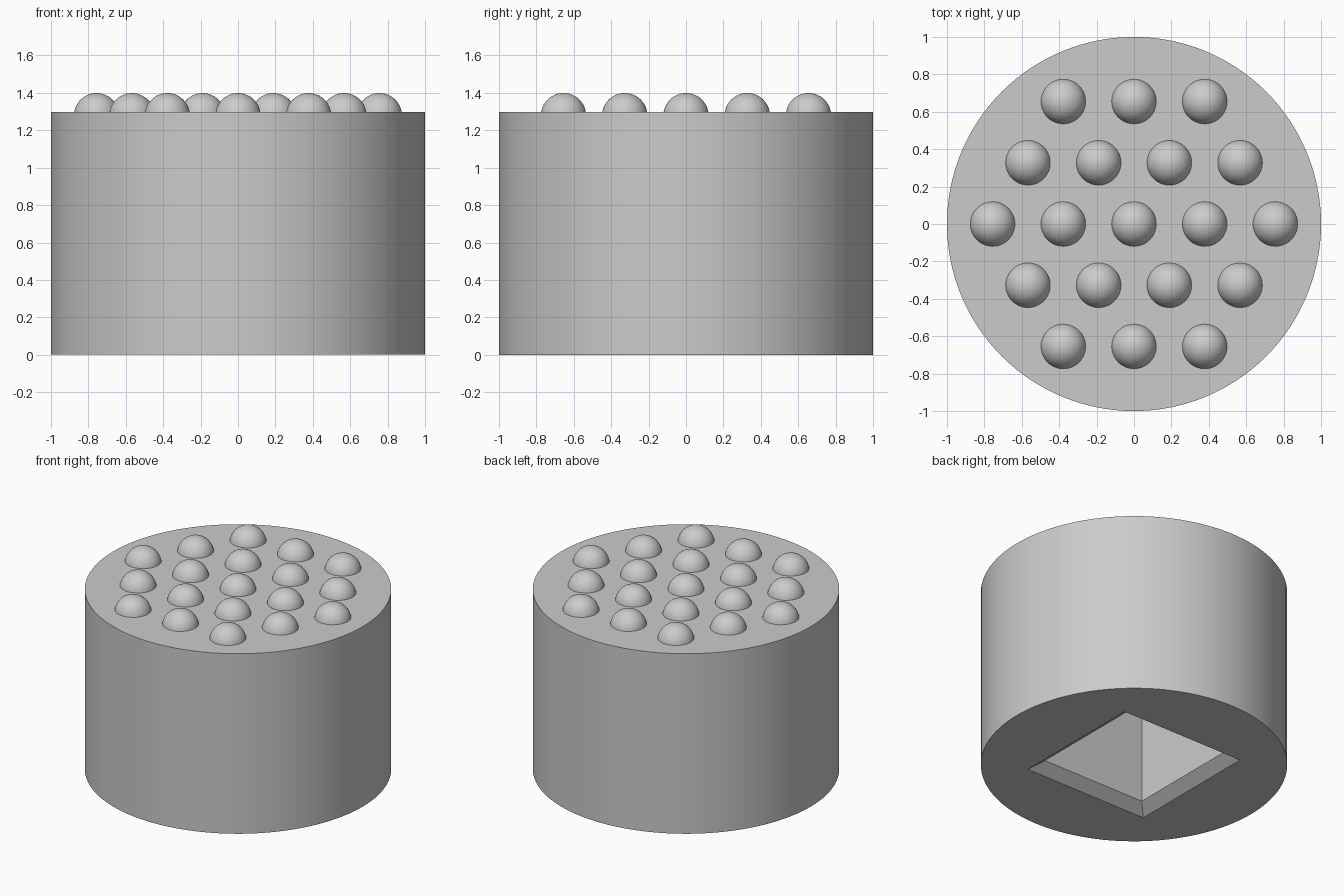
import bpy, bmesh, math
from mathutils import Vector

if "Cube" in bpy.data.objects:
    bpy.data.objects.remove(bpy.data.objects["Cube"])

HEIGHT = 1.297       # flat top of the drum
DOME_R = 0.121
DOME_Z = 1.278       # dome centres sit just below the top
PITCH = 0.378        # hexagonal spacing of the domes

grey = bpy.data.materials.new("plain grey")
grey.diffuse_color = (0.6, 0.6, 0.6, 1)
grey.use_nodes = True
grey.node_tree.nodes["Principled BSDF"].inputs["Base Color"].default_value = grey.diffuse_color


def make_object(name, bm):
    bmesh.ops.recalc_face_normals(bm, faces=bm.faces)
    mesh = bpy.data.meshes.new(name)
    bm.to_mesh(mesh)
    bm.free()
    mesh.materials.append(grey)
    obj = bpy.data.objects.new(name, mesh)
    bpy.context.collection.objects.link(obj)
    return obj


def activate(obj):
    bpy.ops.object.select_all(action='DESELECT')
    obj.select_set(True)
    bpy.context.view_layer.objects.active = obj


def smooth(obj):
    activate(obj)
    bpy.ops.object.shade_smooth_by_angle(angle=math.radians(30))


# Round drum
bm = bmesh.new()
bmesh.ops.create_cone(bm, cap_ends=True, segments=128, radius1=1, radius2=1, depth=HEIGHT)
bmesh.ops.translate(bm, verts=bm.verts, vec=(0, 0, HEIGHT / 2))
drum = make_object("drum", bm)

# Square socket with a bevelled mouth, cut from below: (z, half width)
bm = bmesh.new()
rings = []
for z, h in [(-0.06, 0.5715), (0.06, 0.4115), (1.0, 0.4115)]:
    rings.append([bm.verts.new((sx * h, sy * h, z))
                  for sx, sy in ((-1, -1), (1, -1), (1, 1), (-1, 1))])
for low, high in zip(rings, rings[1:]):
    for i in range(4):
        j = (i + 1) % 4
        bm.faces.new((low[i], low[j], high[j], high[i]))
bm.faces.new(rings[0][::-1])
bm.faces.new(rings[-1])
cutter = make_object("socket_cutter", bm)
cutter.hide_render = True

activate(drum)
cut = drum.modifiers.new("socket", 'BOOLEAN')
cut.operation = 'DIFFERENCE'
cut.solver = 'EXACT'
cut.object = cutter
bpy.ops.object.modifier_apply(modifier=cut.name)
bpy.data.objects.remove(cutter)
smooth(drum)

# Domes in five rows of 3, 4, 5, 4, 3
bm = bmesh.new()
for row in range(-2, 3):
    count = 5 - abs(row)
    for i in range(count):
        centre = Vector(((i - (count - 1) / 2) * PITCH, row * PITCH * math.sqrt(3) / 2, DOME_Z))
        ball = bmesh.ops.create_uvsphere(bm, u_segments=48, v_segments=24, radius=DOME_R)
        bmesh.ops.translate(bm, verts=ball["verts"], vec=centre)
# Keep only the part above the drum
bmesh.ops.bisect_plane(bm, geom=bm.verts[:] + bm.edges[:] + bm.faces[:],
                       plane_co=(0, 0, HEIGHT), plane_no=(0, 0, 1), clear_inner=True)
domes = make_object("domes", bm)
smooth(domes)
